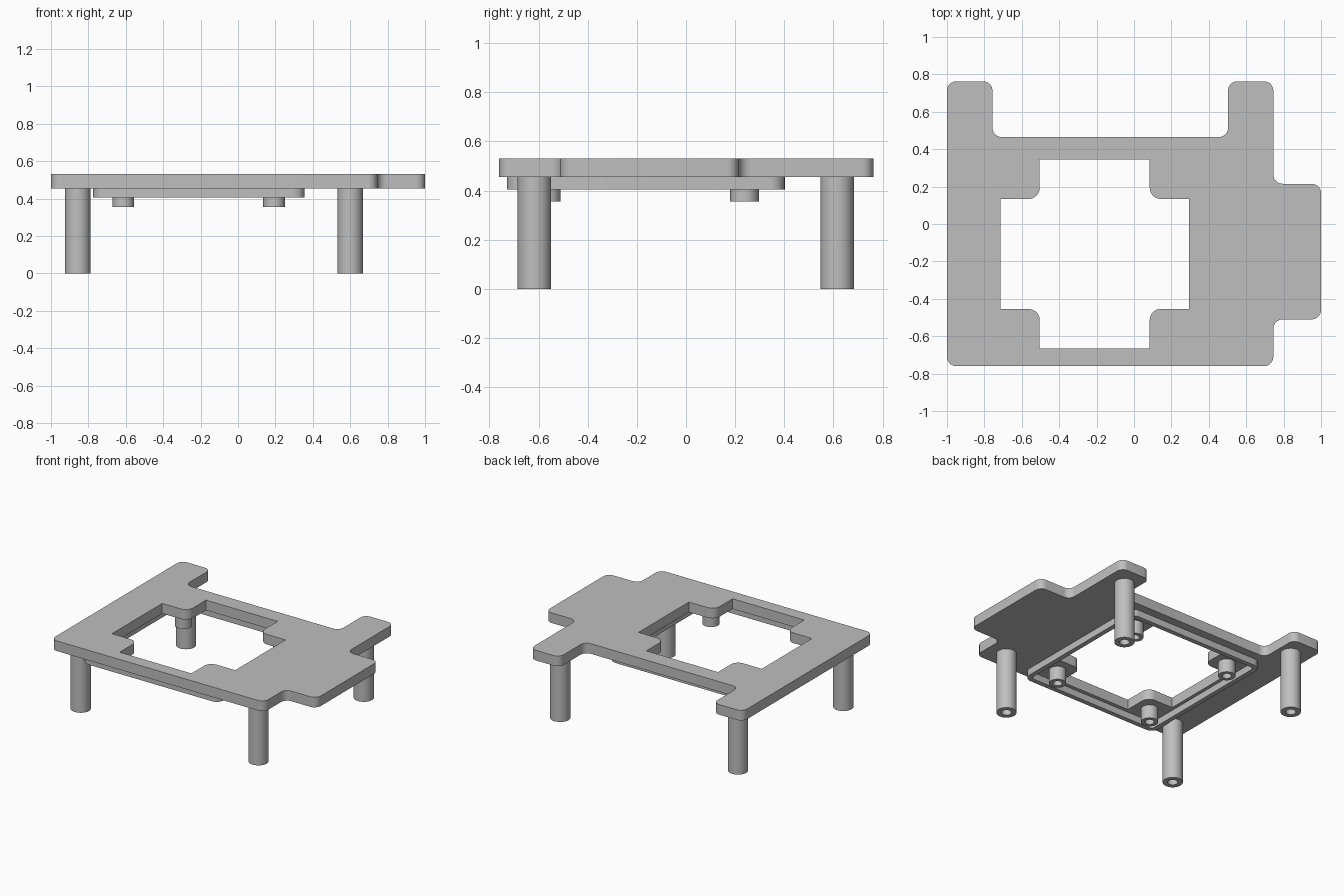
import bpy
import bmesh
from math import cos, sin, pi, radians
from mathutils import Vector

cube = bpy.data.objects.get("Cube")
if cube:
    bpy.data.objects.remove(cube, do_unlink=True)

grey = bpy.data.materials.new("grey_plastic")
grey.use_nodes = True
colour = (0.52, 0.52, 0.52, 1)
grey.diffuse_color = colour
grey.node_tree.nodes["Principled BSDF"].inputs["Base Color"].default_value = colour


def rounded(corners, steps=8):
    """Corners are (x, y, radius); each is replaced with a tangent arc."""
    out = []
    for i, (x, y, r) in enumerate(corners):
        p = Vector((x, y))
        if r == 0:
            out.append(p)
            continue
        a = (Vector(corners[i - 1][:2]) - p).normalized()
        b = (Vector(corners[(i + 1) % len(corners)][:2]) - p).normalized()
        centre = p + (a + b) * r          # every corner is a right angle
        for k in range(steps + 1):
            t = k / steps * pi / 2
            out.append(centre - b * r * cos(t) - a * r * sin(t))
    return out


def circle(r, n=40):
    return [Vector((r * cos(2 * pi * i / n), r * sin(2 * pi * i / n))) for i in range(n)]


def rectangle(cx, cy, half, r):
    return rounded([(cx + sx * half, cy + sy * half, r)
                    for sx, sy in ((-1, -1), (1, -1), (1, 1), (-1, 1))])


def extrude(name, loops, z0, z1, at=(0, 0)):
    """Solid from an outer loop and optional inner hole loops."""
    curve = bpy.data.curves.new(name, 'CURVE')
    curve.dimensions = '2D'
    curve.fill_mode = 'BOTH'
    curve.extrude = (z1 - z0) / 2
    for loop in loops:
        spline = curve.splines.new('POLY')
        spline.points.add(len(loop) - 1)
        for point, p in zip(spline.points, loop):
            point.co = (p.x, p.y, 0, 1)
        spline.use_cyclic_u = True
    helper = bpy.data.objects.new(name + "_profile", curve)
    bpy.context.collection.objects.link(helper)
    bpy.context.view_layer.update()
    evaluated = helper.evaluated_get(bpy.context.evaluated_depsgraph_get())
    mesh = bpy.data.meshes.new_from_object(evaluated)
    bpy.data.objects.remove(helper, do_unlink=True)
    bm = bmesh.new()
    bm.from_mesh(mesh)
    bmesh.ops.remove_doubles(bm, verts=bm.verts, dist=1e-5)
    bmesh.ops.recalc_face_normals(bm, faces=bm.faces)
    bm.to_mesh(mesh)
    bm.free()
    mesh.materials.clear()
    mesh.materials.append(grey)
    obj = bpy.data.objects.new(name, mesh)
    obj.location = (at[0], at[1], (z0 + z1) / 2)
    bpy.context.collection.objects.link(obj)
    bpy.ops.object.select_all(action='DESELECT')
    obj.select_set(True)
    bpy.context.view_layer.objects.active = obj
    bpy.ops.object.shade_smooth_by_angle(angle=radians(30))
    return obj


# Heights and the centre of the square opening
plate_bottom, plate_top = 0.455, 0.53
cx, cy = -0.21, -0.16

# Top plate: outline with two back prongs and a side tongue
R = 0.05
outline = rounded([(x, y, R) for x, y in (
    (-1, -0.76), (0.745, -0.76), (0.745, -0.51), (1, -0.51), (1, 0.215),
    (0.745, 0.215), (0.745, 0.763), (0.503, 0.763), (0.503, 0.465),
    (-0.757, 0.465), (-0.757, 0.763), (-1, 0.763))])

# Opening: square with a rounded tab left in each corner
w, n, t = 0.505, 0.294, 0.06
opening = []
for sx, sy in ((1, 1), (-1, 1), (-1, -1), (1, -1)):
    corner = [(cx + sx * w, cy + sy * n, 0), (cx + sx * n, cy + sy * n, t),
              (cx + sx * n, cy + sy * w, 0)]
    opening += corner if sx * sy > 0 else corner[::-1]
extrude("top_plate", [outline, rounded(opening)], plate_bottom, plate_top)

# Rim under the plate, set back slightly from the opening
extrude("lower_rim", [rectangle(cx, cy - 0.003, 0.565, 0.06),
                      rectangle(cx, cy - 0.003, 0.53, 0.025)], 0.405, plate_bottom)

# Hollow pegs under the corner tabs
for side, sx in (("left", 1), ("right", -1)):
    for end, sy in (("front", -1), ("back", 1)):
        extrude(f"{end}_{side}_peg", [circle(0.058), circle(0.031)],
                0.355, plate_bottom, (cx + sx * 0.403, cy - 0.005 + sy * 0.403))

# Hollow legs
for side, x in (("left", 0.6), ("right", -0.857)):
    for end, y in (("front", -0.617), ("back", 0.615)):
        extrude(f"{end}_{side}_leg", [circle(0.068), circle(0.034)],
                0, plate_bottom, (x, y))
